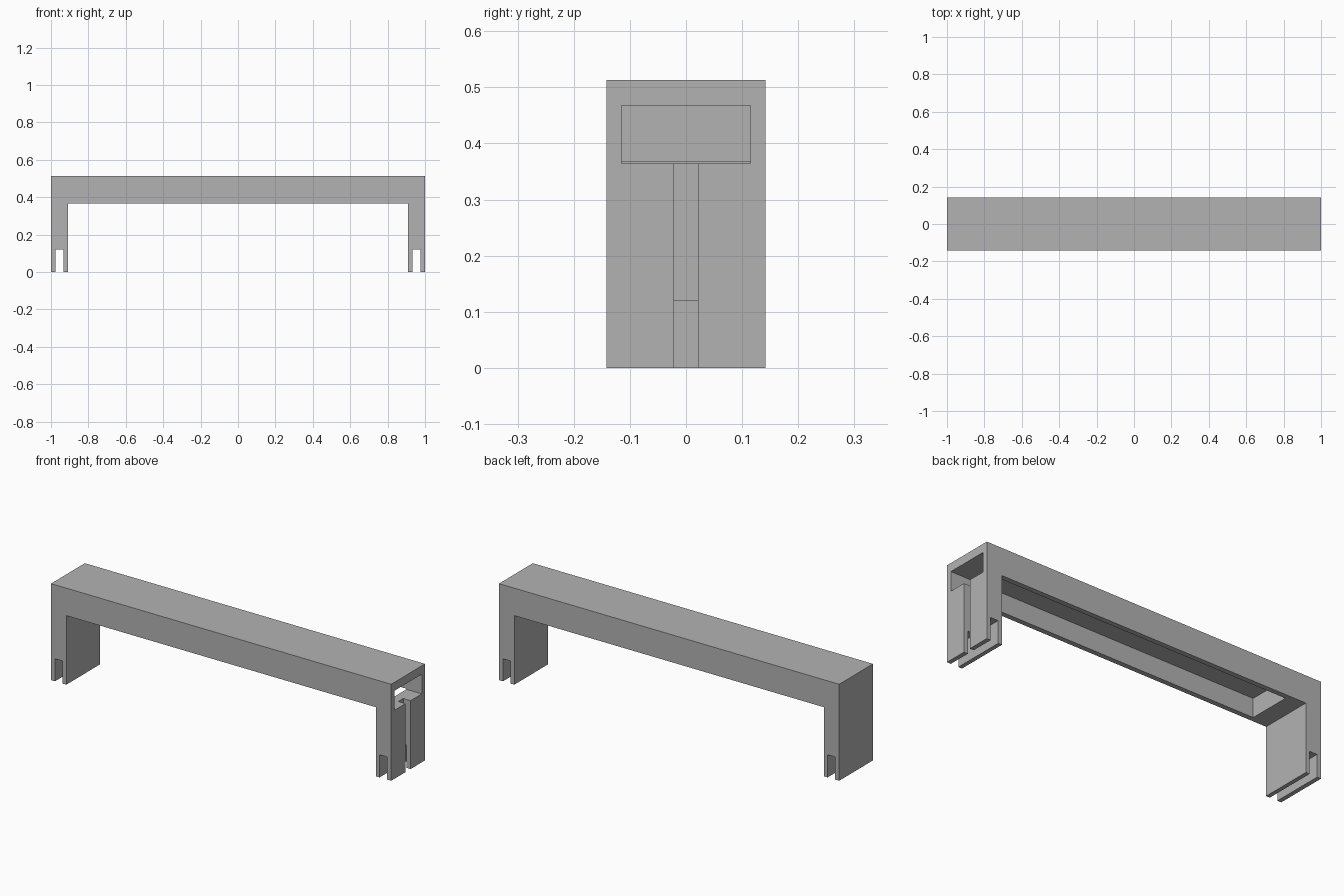
import bpy
import bmesh

old = bpy.data.objects.get("Cube")
if old:
    bpy.data.objects.remove(old, do_unlink=True)

HALF_W, HEIGHT = 0.142, 0.513
LEG_IN, BEAM_Z = 0.91, 0.367
NOTCH_IN, NOTCH_OUT, NOTCH_Z = 0.932, 0.977, 0.12

grey = bpy.data.materials.new("plain grey")
grey.use_nodes = True
colour = (0.45, 0.45, 0.45, 1)
grey.diffuse_color = colour
grey.node_tree.nodes["Principled BSDF"].inputs["Base Color"].default_value = colour


def extrude_profile(name, points, half_depth):
    """Extrude an x-z outline along y."""
    bm = bmesh.new()
    face = bm.faces.new([bm.verts.new((x, -half_depth, z)) for x, z in points])
    grown = bmesh.ops.extrude_face_region(bm, geom=[face])
    moved = [g for g in grown["geom"] if isinstance(g, bmesh.types.BMVert)]
    bmesh.ops.translate(bm, verts=moved, vec=(0, 2 * half_depth, 0))
    bmesh.ops.recalc_face_normals(bm, faces=bm.faces[:])
    mesh = bpy.data.meshes.new(name)
    bm.to_mesh(mesh)
    bm.free()
    mesh.materials.append(grey)
    obj = bpy.data.objects.new(name, mesh)
    bpy.context.collection.objects.link(obj)
    return obj


def cut_box(target, name, x0, x1, half_y, z0, z1):
    """Cut a box out of the target, then drop the cutter."""
    cutter = extrude_profile(name, [(x0, z0), (x1, z0), (x1, z1), (x0, z1)], half_y)
    cutter.hide_render = True
    mod = target.modifiers.new(name, "BOOLEAN")
    mod.operation = "DIFFERENCE"
    mod.solver = "EXACT"
    mod.object = cutter
    bpy.ops.object.select_all(action="DESELECT")
    target.select_set(True)
    bpy.context.view_layer.objects.active = target
    bpy.ops.object.modifier_apply(modifier=mod.name)
    bpy.data.objects.remove(cutter, do_unlink=True)


# Bridge outline: one notched half, mirrored to the other side
half = [(LEG_IN, BEAM_Z), (LEG_IN, 0), (NOTCH_IN, 0), (NOTCH_IN, NOTCH_Z),
        (NOTCH_OUT, NOTCH_Z), (NOTCH_OUT, 0), (1, 0), (1, HEIGHT)]
outline = half + [(-x, z) for x, z in reversed(half)]
bridge = extrude_profile("bridge_frame", outline, HALF_W)

# Channel under the beam, open through the left end
cut_box(bridge, "beam_channel", -0.81, 1.1, 0.115, 0.364, 0.468)

# Narrow upright slot in the outer face of the left leg
cut_box(bridge, "leg_slot", 0.957, 1.1, 0.021, -0.1, 0.4)
